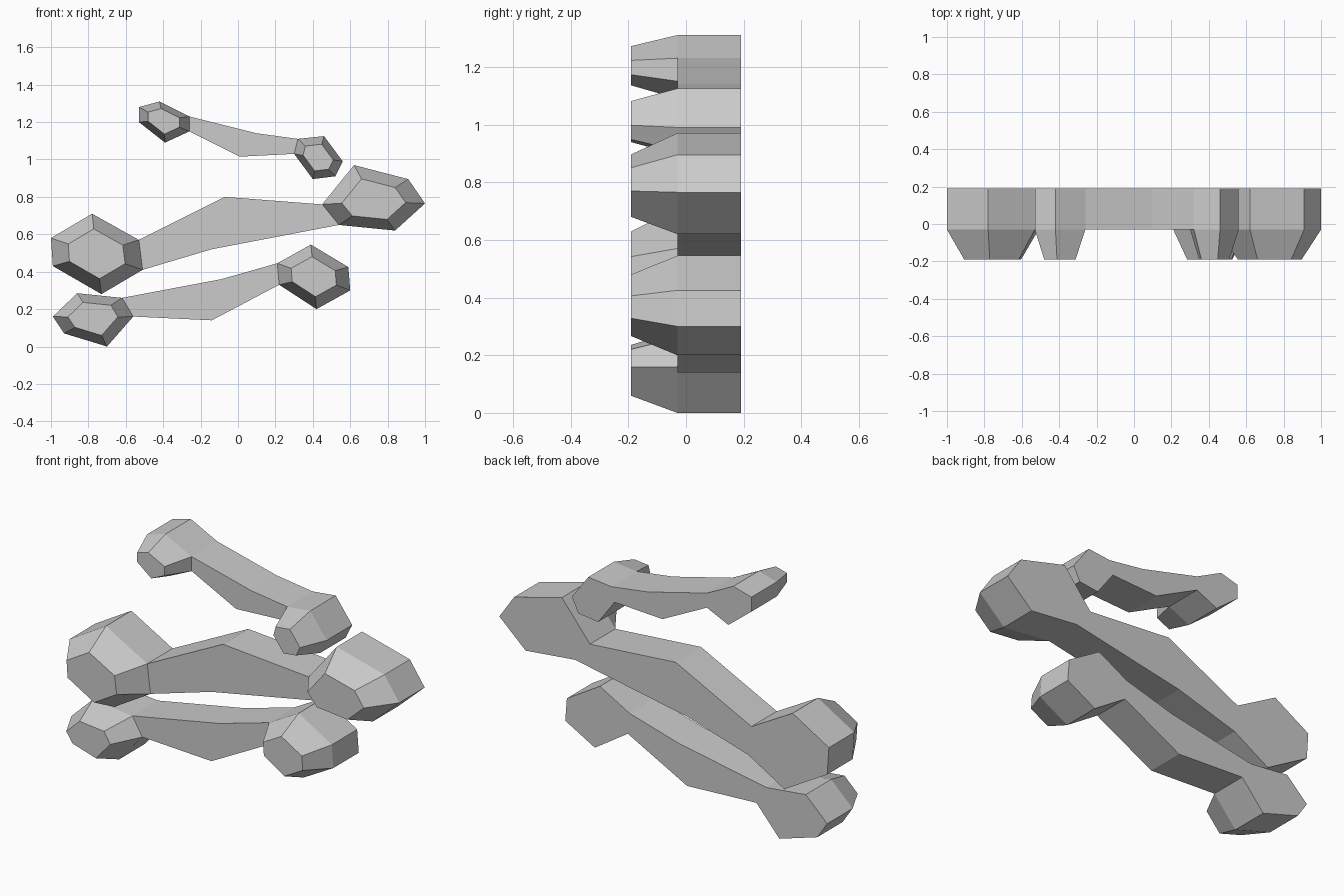
import bpy
import bmesh
from mathutils import Vector

# Remove the default cube
default_cube = bpy.data.objects.get("Cube")
if default_cube:
    bpy.data.objects.remove(default_cube, do_unlink=True)

BACK, SHOULDER, FRONT = 0.19, -0.03, -0.19
TIP_SCALE = 0.62


def make_material(name, colour):
    material = bpy.data.materials.new(name)
    material.use_nodes = True
    material.diffuse_color = colour
    material.node_tree.nodes["Principled BSDF"].inputs["Base Color"].default_value = colour
    return material


grey = make_material("plain grey", (0.6, 0.6, 0.6, 1))


def add_bone(name, left_knob, right_knob, waist_top, waist_bottom):
    """Flat-backed bone: two six-sided knobs joined by a bent shaft.

    Knob outlines run clockwise seen from the front. The shaft leaves the left
    knob at its points 2 and 3 and meets the right knob at its points 0 and 5.
    """
    bm = bmesh.new()

    def ring(points, depth):
        return [bm.verts.new((x, depth, z)) for x, z in points]

    # Whole silhouette, extruded from the flat back to the shoulder depth
    outline = (left_knob[3:] + left_knob[:3] + [waist_top]
               + right_knob + [waist_bottom])
    back = ring(outline, BACK)
    shoulder = ring(outline, SHOULDER)
    bm.faces.new(back)
    count = len(outline)
    for i in range(count):
        j = (i + 1) % count
        bm.faces.new((back[i], back[j], shoulder[j], shoulder[i]))

    # Split the front into left knob, right knob and shaft
    left, right = shoulder[:6], shoulder[7:13]
    bm.faces.new((left[5], shoulder[6], right[0], right[5], shoulder[13], left[0]))

    # Tapered knob fronts with a flat tip
    for base in (left, right):
        centre = sum((v.co for v in base), Vector()) / len(base)
        tip_points = [centre.lerp(v.co, TIP_SCALE) for v in base]
        tip = ring([(p.x, p.z) for p in tip_points], FRONT)
        bm.faces.new(tip)
        for i in range(6):
            j = (i + 1) % 6
            bm.faces.new((base[i], base[j], tip[j], tip[i]))

    bmesh.ops.recalc_face_normals(bm, faces=bm.faces[:])
    mesh = bpy.data.meshes.new(name)
    bm.to_mesh(mesh)
    bm.free()
    mesh.materials.append(grey)
    bone = bpy.data.objects.new(name, mesh)
    bpy.context.collection.objects.link(bone)
    return bone


# Small bone at the top
add_bone(
    "upper_bone",
    [(-.53, 1.28), (-.42, 1.31), (-.26, 1.23), (-.26, 1.15), (-.39, 1.09), (-.53, 1.2)],
    [(.32, 1.11), (.46, 1.125), (.56, .99), (.52, .91), (.4, .895), (.3, 1.03)],
    waist_top=(.1, 1.14), waist_bottom=(.01, 1.015))

# Large bone in the middle
add_bone(
    "middle_bone",
    [(-1, .58), (-.78, .71), (-.53, .57), (-.51, .41), (-.73, .28), (-.99, .43)],
    [(.45, .76), (.62, .97), (.91, .895), (1, .765), (.84, .62), (.54, .65)],
    waist_top=(-.07, .8), waist_bottom=(-.14, .52))

# Medium bone at the bottom
add_bone(
    "lower_bone",
    [(-.99, .16), (-.86, .285), (-.62, .26), (-.56, .16), (-.7, 0), (-.93, .07)],
    [(.21, .445), (.39, .545), (.59, .425), (.6, .3), (.42, .2), (.22, .33)],
    waist_top=(-.09, .36), waist_bottom=(-.14, .14))
